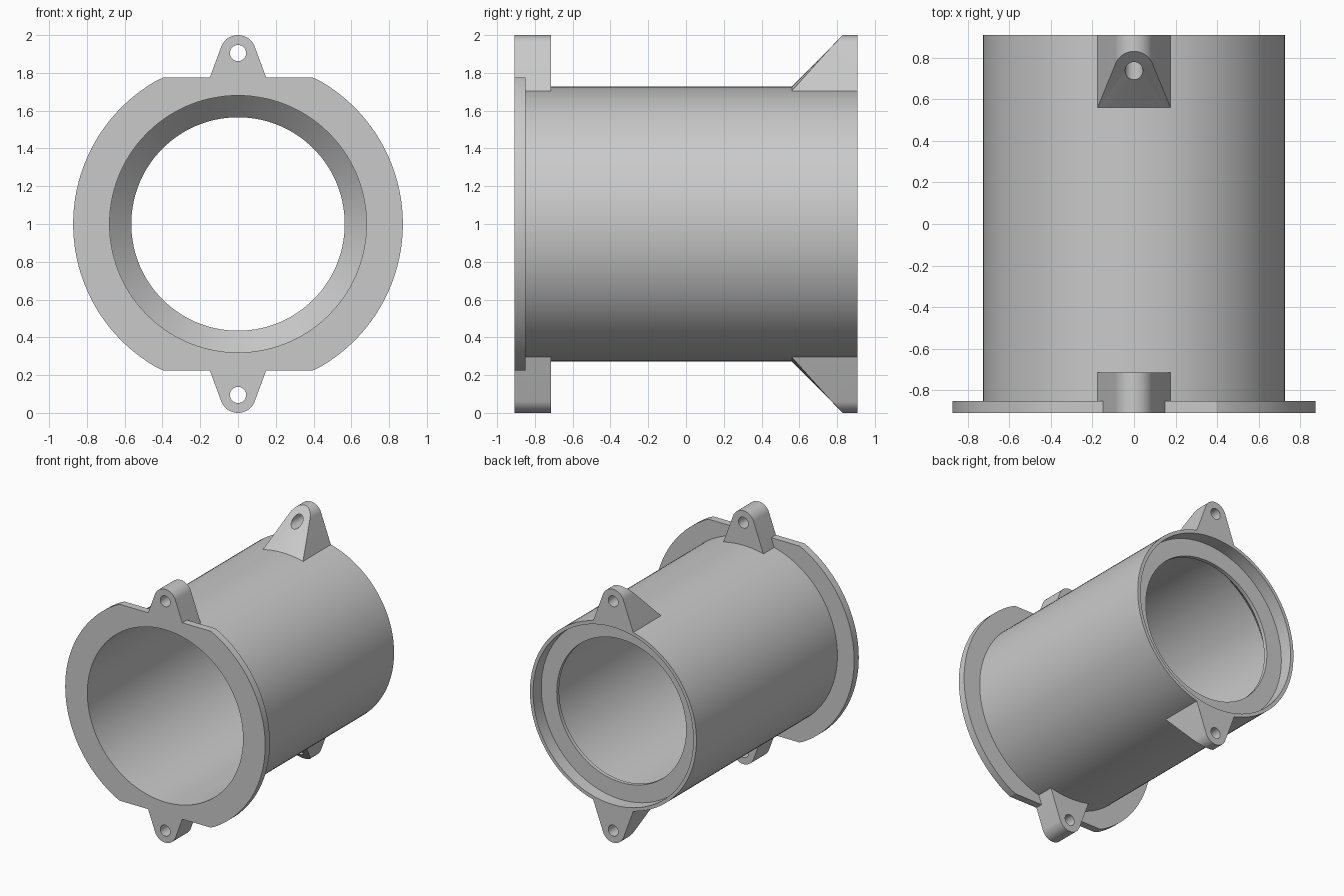
import bpy, bmesh, math

if "Cube" in bpy.data.objects:
    bpy.data.objects.remove(bpy.data.objects["Cube"])

AXIS_Z = 1.0      # height of the tube axis
FLAT = 0.775      # flange flats, measured from the axis
END = 0.908       # half length of the tube
TUBE_R = 0.727
SEGMENTS = 120

grey = bpy.data.materials.new("plain grey")
grey.use_nodes = True
colour = (0.59, 0.59, 0.59, 1)
grey.diffuse_color = colour
grey.node_tree.nodes["Principled BSDF"].inputs["Base Color"].default_value = colour


def finish(name, bm):
    bmesh.ops.recalc_face_normals(bm, faces=bm.faces[:])
    mesh = bpy.data.meshes.new(name)
    bm.to_mesh(mesh)
    bm.free()
    mesh.materials.append(grey)
    ob = bpy.data.objects.new(name, mesh)
    bpy.context.collection.objects.link(ob)
    bpy.ops.object.select_all(action="DESELECT")
    ob.select_set(True)
    bpy.context.view_layer.objects.active = ob
    bpy.ops.object.shade_smooth_by_angle(angle=math.radians(25))


def bridge(bm, a, b):
    n = len(a)
    for i in range(n):
        j = (i + 1) % n
        bm.faces.new((a[i], a[j], b[j], b[i]))


# Flanged tube: closed profile of (y, radius) turned about the y axis,
# with a straight bore, a short cone, a lip and a rear recess
profile = [(-END, 0.68), (-END, 0.873), (-0.85, 0.873), (-0.85, TUBE_R),
           (END, TUBE_R), (END, 0.70), (0.805, 0.70), (0.805, 0.565),
           (0.775, 0.565), (0.66, 0.68)]
bm = bmesh.new()
rings = []
for y, r in profile:
    ring = []
    for i in range(SEGMENTS):
        a = math.tau * i / SEGMENTS
        z = max(-FLAT, min(FLAT, r * math.sin(a)))
        ring.append(bm.verts.new((r * math.cos(a), y, AXIS_Z + z)))
    rings.append(ring)
for i, ring in enumerate(rings):
    bridge(bm, ring, rings[(i + 1) % len(rings)])
finish("flanged_tube", bm)

# Lug shape: rounded tip, tangent sides, base following the tube wall
TIP_Z, TIP_R, HOLE_R = 0.905, 0.095, 0.043
BASE_X, BASE_Z = 0.177, 0.70
LEAN = math.radians(20)


def lug_loops():
    """Outline and round bolt hole, point for point."""
    outer, hole = [], []

    def add_hole(a):
        hole.append((HOLE_R * math.cos(a), TIP_Z + HOLE_R * math.sin(a)))

    for i in range(25):
        a = LEAN + (math.pi - 2 * LEAN) * i / 24
        outer.append((TIP_R * math.cos(a), TIP_Z + TIP_R * math.sin(a)))
        add_hole(a)
    r = math.hypot(BASE_X, BASE_Z)
    half = math.atan2(BASE_X, BASE_Z)
    for i in range(13):
        a = -half + 2 * half * i / 12
        outer.append((r * math.sin(a), r * math.cos(a)))
        add_hole(math.pi - LEAN + (math.pi + 2 * LEAN) * (i + 1) / 14)
    return outer, hole


def lug(name, side, near, far):
    """near and far give the y of each end at a point of the outline."""
    outer, hole = lug_loops()
    bm = bmesh.new()

    def loop(points, end):
        return [bm.verts.new((x, end(x, z), AXIS_Z + side * z)) for x, z in points]

    o1, h1 = loop(outer, near), loop(hole, near)
    o2, h2 = loop(outer, far), loop(hole, far)
    for a, b in ((o1, h1), (h1, h2), (h2, o2), (o2, o1)):
        bridge(bm, a, b)
    finish(name, bm)


def slope(x, z):
    wall = math.sqrt(TUBE_R ** 2 - x ** 2)
    return 0.56 + 0.27 * (z - wall) / (1 - wall)


# Upper and lower lugs at both ends
for label, side in (("upper", 1), ("lower", -1)):
    lug(label + "_front_lug", side, lambda x, z: -END, lambda x, z: -0.715)
    lug(label + "_rear_lug", side, slope, lambda x, z: END)
